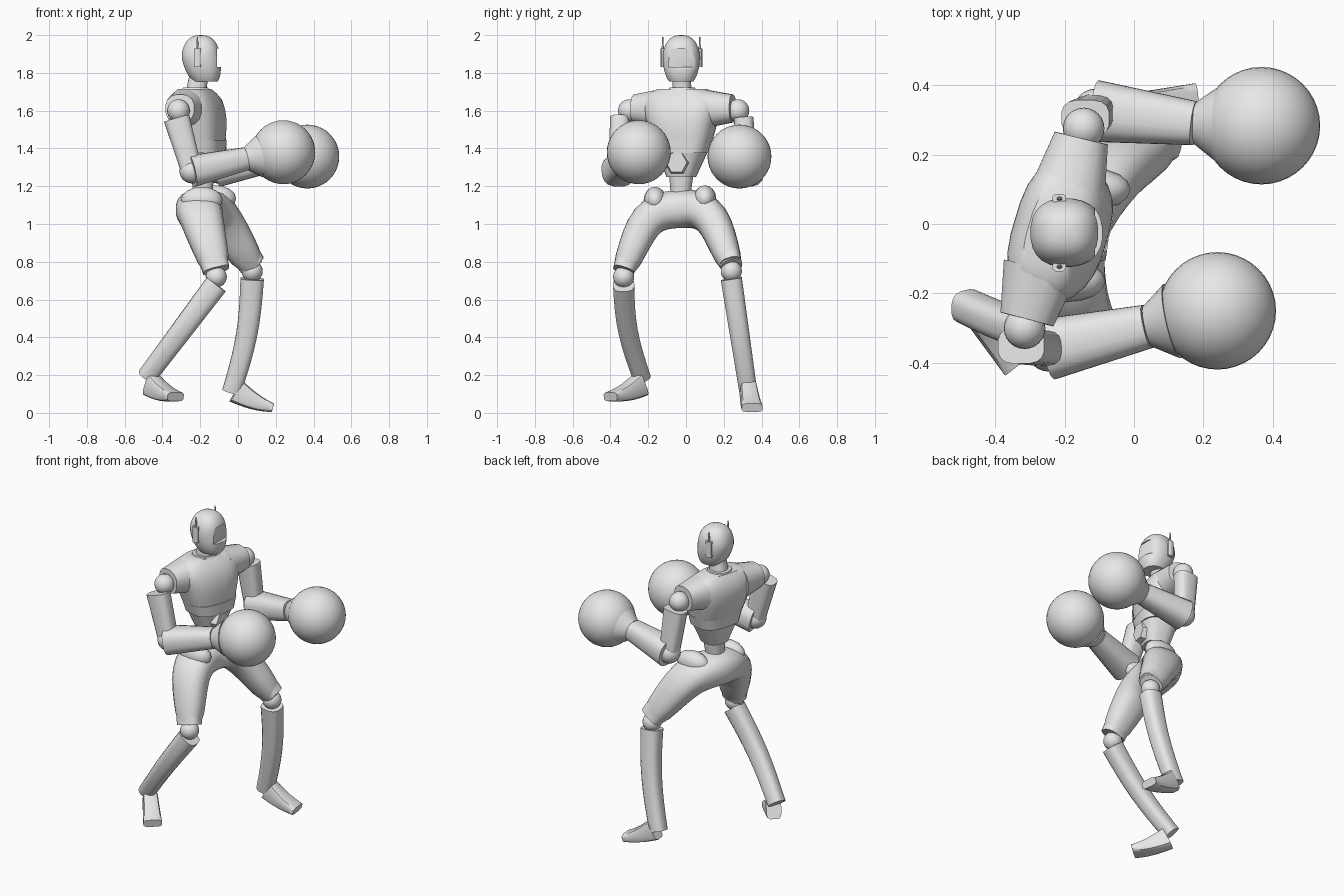
import bpy, bmesh, math
from mathutils import Vector

old = bpy.data.objects.get("Cube")
if old:
    bpy.data.objects.remove(old, do_unlink=True)

grey = bpy.data.materials.new("plain_grey")
grey.use_nodes = True
grey.diffuse_color = (0.8, 0.8, 0.8, 1)
grey.node_tree.nodes["Principled BSDF"].inputs["Base Color"].default_value = grey.diffuse_color

FORWARD, UP = Vector((1, 0, 0)), Vector((0, 0, 1))
CHEST_FORWARD = Vector((1, -0.3, 0)).normalized()


def finish(name, bm, sharp_angle=40):
    """Turn a bmesh into a smooth-shaded grey object."""
    bmesh.ops.recalc_face_normals(bm, faces=bm.faces)
    mesh = bpy.data.meshes.new(name)
    bm.to_mesh(mesh)
    bm.free()
    mesh.materials.append(grey)
    obj = bpy.data.objects.new(name, mesh)
    bpy.context.collection.objects.link(obj)
    bpy.ops.object.select_all(action='DESELECT')
    obj.select_set(True)
    bpy.context.view_layer.objects.active = obj
    bpy.ops.object.shade_smooth_by_angle(angle=math.radians(sharp_angle))
    return obj


def loft(name, section, steps=8, axis=FORWARD, tangent=None, sides=16, power=2.4, sharp_angle=40):
    """Skin rounded sections; section(t) gives centre, size along axis, size across."""
    bm = bmesh.new()
    rings = [section(i / steps) for i in range(steps + 1)]
    loops = []
    for i, (centre, depth, width) in enumerate(rings):
        along = tangent or (rings[min(i + 1, steps)][0] - rings[max(i - 1, 0)][0]).normalized()
        a = (axis - along * axis.dot(along)).normalized()
        b = along.cross(a)
        loop = []
        for k in range(sides):
            angle = math.tau * (k + 0.5) / sides
            u, v = (math.copysign(abs(q) ** (2 / power), q) for q in (math.cos(angle), math.sin(angle)))
            loop.append(bm.verts.new(centre + a * u * depth + b * v * width))
        loops.append(loop)
    for low, high in zip(loops, loops[1:]):
        for k in range(sides):
            n = (k + 1) % sides
            bm.faces.new((low[k], low[n], high[n], high[k]))
    bm.faces.new(loops[0])
    bm.faces.new(loops[-1])
    return finish(name, bm, sharp_angle)


def limb(name, start, end, depth, width, bow=(0, 0, 0), **options):
    """Tapered part between two points, bowed sideways in the middle."""
    start, end, bow = Vector(start), Vector(end), Vector(bow)

    def section(t):
        centre = start.lerp(end, t) + bow * math.sin(math.pi * t)
        return centre, depth[0] + (depth[1] - depth[0]) * t, width[0] + (width[1] - width[0]) * t
    return loft(name, section, **options)


def ball(name, centre, size, segments=24):
    bm = bmesh.new()
    bmesh.ops.create_uvsphere(bm, u_segments=segments, v_segments=segments // 2, radius=1)
    bmesh.ops.scale(bm, vec=size if isinstance(size, tuple) else [size] * 3, verts=bm.verts)
    bmesh.ops.translate(bm, vec=centre, verts=bm.verts)
    return finish(name, bm)


# Pose: where each joint sits
joints = {
    "right": dict(chest=(-0.27, -0.13, 1.61), shoulder=(-0.315, -0.3, 1.6), sleeve=(-0.325, -0.35, 1.56),
                  elbow=(-0.245, -0.36, 1.28), wrist=(0.04, -0.295, 1.345), glove=(0.24, -0.25, 1.38),
                  hip=(-0.19, -0.2, 1.02), knee=(-0.115, -0.33, 0.72), heel=(-0.485, -0.235, 0.19),
                  instep=(-0.46, -0.24, 0.15), toe=(-0.33, -0.4, 0.085), shin_bow=(0, -0.025, 0)),
    "left": dict(chest=(-0.19, 0.09, 1.61), shoulder=(-0.145, 0.275, 1.6), sleeve=(-0.14, 0.305, 1.56),
                 elbow=(-0.11, 0.325, 1.28), wrist=(0.175, 0.29, 1.335), glove=(0.367, 0.283, 1.357),
                 hip=(-0.1, 0.13, 1.03), knee=(0.075, 0.24, 0.75), heel=(-0.035, 0.33, 0.11),
                 instep=(-0.01, 0.33, 0.115), toe=(0.18, 0.35, 0.027), shin_bow=(0.025, 0, 0)),
}
joints = {side: {key: Vector(p) for key, p in points.items()} for side, points in joints.items()}
right, left = joints["right"], joints["left"]


# Head: a rounded dome with a longer, slightly forward chin
def head_section(t):
    angle = math.pi * (0.2 + 0.79 * t)
    rise = -math.cos(angle)
    centre = Vector((-0.197 - 0.03 * min(rise, 0), -0.025, 1.88 + rise * (0.12 if rise > 0 else 0.155)))
    radius = 0.102 * math.sin(angle) ** 0.8
    return centre, radius, radius * 0.97


head = loft("head", head_section, steps=14, tangent=UP, sides=24)

# Flat visor cut into the face
bm = bmesh.new()
bmesh.ops.create_cube(bm, size=0.1)
bmesh.ops.scale(bm, vec=(1, 1.5, 1), verts=bm.verts)
bmesh.ops.translate(bm, vec=(-0.062, -0.025, 1.88), verts=bm.verts)
cutter = finish("visor_cutter", bm)
cutter.hide_render = True
cutter.hide_set(True)
recess = head.modifiers.new("visor_recess", 'BOOLEAN')
recess.operation = 'DIFFERENCE'
recess.object = cutter

# Ear pods and antennae
for side, y in (("left", 0.073), ("right", -0.123)):
    ear = Vector((-0.215, y, 1.83))
    limb(side + "_ear_pod", ear, ear + UP * 0.1, (0.02, 0.02), (0.014, 0.014), sides=8, power=3, steps=1)
    limb(side + "_antenna", ear + UP * 0.1, ear + UP * 0.16, (0.008, 0.003), (0.006, 0.003), sides=6, steps=1)

# Neck and collar
limb("neck", (-0.225, -0.02, 1.68), (-0.205, -0.025, 1.8), (0.055, 0.05), (0.055, 0.045))
limb("collar", (-0.225, -0.02, 1.69), (-0.225, -0.02, 1.722), (0.085, 0.068), (0.085, 0.068), steps=2)


# Chest: widens towards the shoulders, then closes in quickly at the top
def chest_section(t):
    centre = Vector((-0.195, -0.02, 1.43)).lerp(Vector((-0.23, -0.02, 1.716)), t)
    depth = (0.115 + 0.02 * math.sin(math.pi * t)) * (1 - 0.35 * t ** 6)
    return centre, depth, (0.155 + 0.08 * t) * (1 - 0.45 * t ** 8)


trunk = dict(axis=CHEST_FORWARD, tangent=UP, sides=24, power=2.8)
loft("chest", chest_section, steps=12, **trunk)
limb("rib_band", (-0.19, -0.02, 1.375), (-0.193, -0.02, 1.445), (0.115, 0.122), (0.14, 0.16), **trunk)
limb("abdomen", (-0.185, -0.025, 1.25), (-0.19, -0.02, 1.4), (0.075, 0.115), (0.075, 0.14), **trunk)
limb("waist", (-0.19, -0.03, 1.12), (-0.185, -0.025, 1.26), (0.05, 0.06), (0.05, 0.065))
limb("belly_plate", (-0.11, -0.045, 1.325), (-0.074, -0.05, 1.325), (0.068, 0.058), (0.068, 0.055),
     axis=UP, sides=6, power=2, steps=1, sharp_angle=20)

# Hips and thighs: one smooth arch from the right knee over to the left knee
pelvis = Vector((-0.2, -0.02, 1.08))
arch = [right["knee"] + UP * 0.04, right["hip"], pelvis, left["hip"], left["knee"] + UP * 0.03]
arch = [arch[0] * 2 - arch[1], *arch, arch[-1] * 2 - arch[-2]]


def arch_point(t):
    """Catmull-Rom curve through the arch points."""
    i = min(int(t * 4), 3)
    f = t * 4 - i
    p, q, r, s = arch[i:i + 4]
    return q + (r - p) * f / 2 + (p * 2 - q * 5 + r * 4 - s) * f ** 2 / 2 + (q * 3 - p - r * 3 + s) * f ** 3 / 2


def arch_section(t):
    swell = max(math.sin(math.pi * t), 0) ** 0.6
    return arch_point(t), 0.063 + 0.062 * swell, 0.056 + 0.046 * swell


loft("hips_and_thighs", arch_section, steps=20, sides=20)

# Hip crests and thigh guards follow the arch
for side, along, outward in (("left", 0.86, 1), ("right", 0.14, -1)):
    crest = pelvis.lerp(joints[side]["hip"], 0.8) + UP * 0.095
    ball(side + "_hip_crest", crest, (0.11, 0.06, 0.07), 16)
    top = arch_point(along) + Vector((0, outward * 0.015, 0))
    limb(side + "_thigh_guard", top, joints[side]["knee"] + UP * 0.035, (0.08, 0.072), (0.065, 0.058), power=2.8)

for side, j in joints.items():
    # Lower leg and foot
    ball(side + "_knee", j["knee"], 0.056)
    limb(side + "_shin", j["knee"] - UP * 0.04, j["heel"], (0.063, 0.05), (0.057, 0.048), j["shin_bow"], power=2.8)
    limb(side + "_foot", j["instep"], j["toe"], (0.065, 0.024), (0.045, 0.056), UP * -0.01,
         axis=UP, sides=12, power=4)

    # Shoulder and upper arm
    cap_end = j["chest"].lerp(j["shoulder"], 0.85) + UP * 0.01
    limb(side + "_shoulder_cap", j["chest"], cap_end, (0.11, 0.08), (0.105, 0.075))
    ball(side + "_shoulder_joint", j["shoulder"], 0.06)
    limb(side + "_upper_arm", j["sleeve"], j["elbow"], (0.07, 0.056), (0.053, 0.05), power=3)

    # Forearm narrowing into the glove
    ball(side + "_elbow", j["elbow"], 0.065)
    limb(side + "_forearm", j["elbow"], j["wrist"], (0.085, 0.062), (0.09, 0.064), axis=UP, power=2.6)
    limb(side + "_glove_cuff", j["wrist"], j["wrist"].lerp(j["glove"], 0.35), (0.06, 0.11), (0.06, 0.11),
         axis=UP, sides=24, power=2)
    ball(side + "_glove", j["glove"], 0.169, 40)
